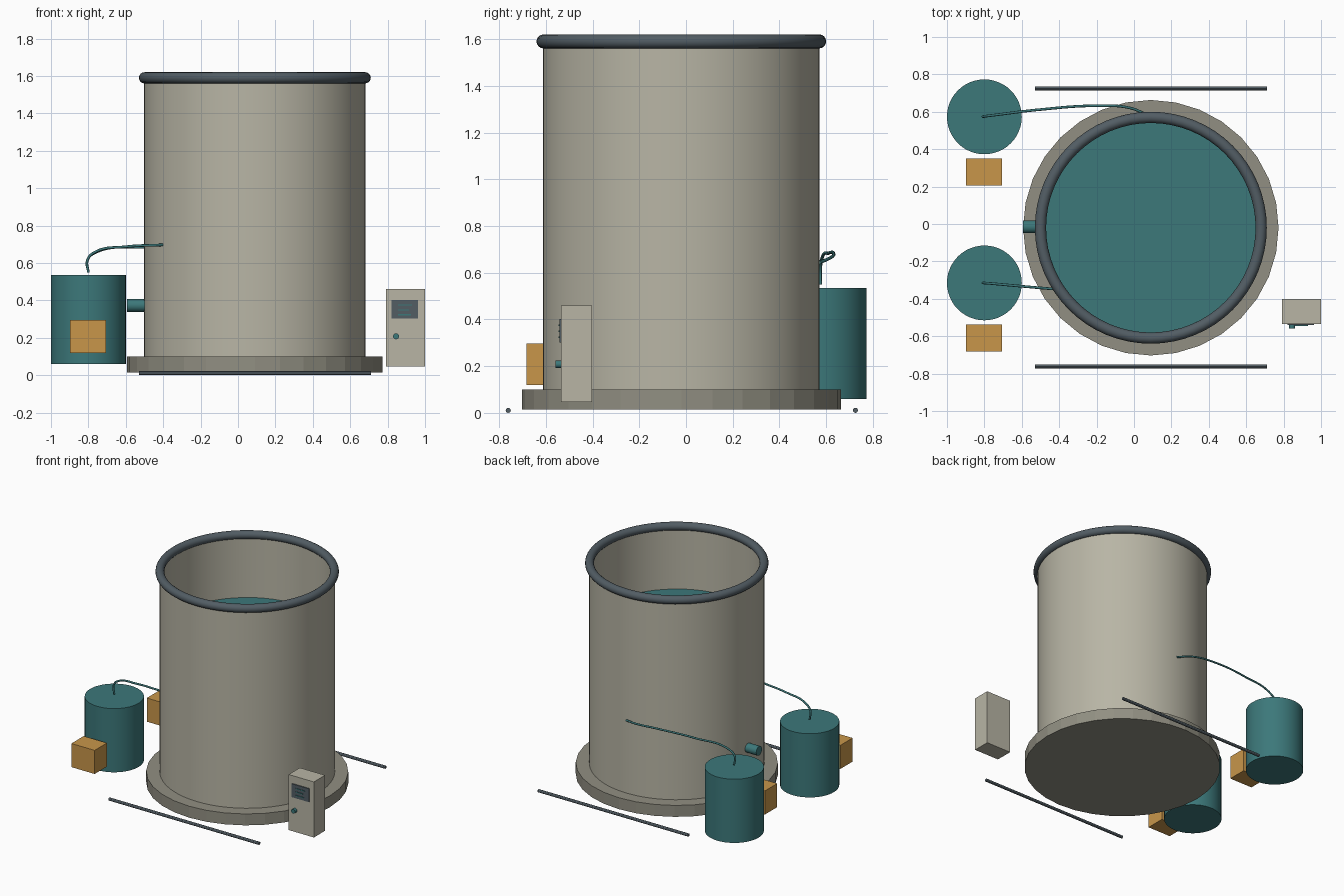
import bpy, math

if "Cube" in bpy.data.objects:
    bpy.data.objects.remove(bpy.data.objects["Cube"])

CX, CY = 0.09, -0.02   # tank axis


def mat(name, r, g, b):
    lin = lambda c: ((c / 255 + 0.055) / 1.055) ** 2.4
    m = bpy.data.materials.new(name)
    m.diffuse_color = (lin(r), lin(g), lin(b), 1)
    m.use_nodes = True
    m.node_tree.nodes["Principled BSDF"].inputs["Base Color"].default_value = m.diffuse_color
    return m


BEIGE = mat("warm_grey", 184, 181, 165)
STONE = mat("stone_grey", 145, 143, 130)
TEAL = mat("teal", 60, 120, 122)
SLATE = mat("slate", 82, 93, 100)
OCHRE = mat("ochre", 200, 150, 74)


def finish(name, m, smooth=True):
    o = bpy.context.object
    o.name = name
    o.data.materials.append(m)
    if smooth:
        bpy.ops.object.shade_smooth_by_angle(angle=math.radians(30))
    return o


def cylinder(name, m, loc, r, depth, n=48, rot=(0, 0, 0), smooth=True):
    bpy.ops.mesh.primitive_cylinder_add(vertices=n, radius=r, depth=depth, location=loc, rotation=rot)
    return finish(name, m, smooth)


def box(name, m, lo, hi):
    bpy.ops.mesh.primitive_cube_add(size=1, location=[(a + b) / 2 for a, b in zip(lo, hi)])
    o = bpy.context.object
    o.scale = [b - a for a, b in zip(lo, hi)]
    bpy.ops.object.transform_apply(location=False, rotation=False, scale=True)
    return finish(name, m, False)


def lathe(name, m, profile, n=64):
    # closed profile of (radius, z) spun round the tank axis
    verts, faces, k = [], [], len(profile)
    for i in range(n):
        a = 2 * math.pi * i / n
        verts += [(r * math.cos(a), r * math.sin(a), z) for r, z in profile]
        for j in range(k):
            i2, j2 = (i + 1) % n, (j + 1) % k
            faces.append((i * k + j, i2 * k + j, i2 * k + j2, i * k + j2))
    me = bpy.data.meshes.new(name)
    me.from_pydata(verts, [], faces)
    o = bpy.data.objects.new(name, me)
    o.location = (CX, CY, 0)
    bpy.context.collection.objects.link(o)
    bpy.ops.object.select_all(action='DESELECT')
    o.select_set(True)
    bpy.context.view_layer.objects.active = o
    return finish(name, m)


def hose(name, m, points, r=0.007):
    cu = bpy.data.curves.new(name, 'CURVE')
    cu.dimensions = '3D'
    cu.bevel_depth, cu.bevel_resolution, cu.use_fill_caps = r, 2, True
    sp = cu.splines.new('BEZIER')
    sp.bezier_points.add(len(points) - 1)
    for bp, p in zip(sp.bezier_points, points):
        bp.co = p
        bp.handle_left_type = bp.handle_right_type = 'AUTO'
    cu.materials.append(m)
    bpy.context.collection.objects.link(bpy.data.objects.new(name, cu))


# Main tank: plinth, hollow wall, rolled rim, liquid
cylinder("tank_base", STONE, (CX, CY, 0.0575), 0.683, 0.085, n=32, smooth=False)
lathe("tank_wall", BEIGE, [(0.592, 0.10), (0.592, 1.59), (0.57, 1.59), (0.57, 0.10)])
bpy.ops.mesh.primitive_torus_add(major_radius=0.59, minor_radius=0.03, major_segments=64,
                                 minor_segments=16, location=(CX, CY, 1.59))
finish("tank_rim", SLATE)
cylinder("liquid", TEAL, (CX, CY, 1.12), 0.572, 0.02, n=64)

# Outlet stub on the left of the tank
cylinder("outlet_pipe", TEAL, (-0.54, -0.015, 0.373), 0.034, 0.105, n=24, rot=(0, math.pi / 2, 0))

# Ground rails in front and behind
for tag, y in (("front", -0.761), ("back", 0.725)):
    cylinder(tag + "_rail", SLATE, (CX, y, 0.011), 0.011, 1.24, n=12, rot=(0, math.pi / 2, 0))

# Dosing drums with their pump boxes
for tag, y in (("front", -0.315), ("back", 0.573)):
    cylinder(tag + "_drum", TEAL, (-0.80, y, 0.2975), 0.20, 0.475)
    box(tag + "_pump", OCHRE, (-0.897, y - 0.367, 0.12), (-0.705, y - 0.222, 0.296))

# Feed hoses from drums to tank wall
hose("front_hose", TEAL, [(-0.80, -0.315, 0.55), (-0.805, -0.315, 0.615), (-0.765, -0.318, 0.658),
                          (-0.60, -0.333, 0.687), (-0.40, -0.35, 0.697)])
hose("back_hose", TEAL, [(-0.80, 0.575, 0.55), (-0.805, 0.575, 0.615), (-0.765, 0.58, 0.655),
                         (-0.50, 0.612, 0.684), (-0.20, 0.632, 0.682), (-0.02, 0.62, 0.665),
                         (0.09, 0.573, 0.643)])

# Control cabinet with screen, readout bars and knob
box("cabinet", BEIGE, (0.792, -0.534, 0.046), (1.0, -0.402, 0.46))
box("screen", SLATE, (0.822, -0.541, 0.302), (0.963, -0.533, 0.402))
for i, w in enumerate((0.075, 0.06, 0.07)):
    z = 0.375 - i * 0.026
    box("readout_bar_%d" % (i + 1), TEAL, (0.855, -0.545, z - 0.003), (0.855 + w, -0.54, z + 0.003))
cylinder("knob", TEAL, (0.845, -0.545, 0.208), 0.016, 0.026, n=24, rot=(math.pi / 2, 0, 0))
